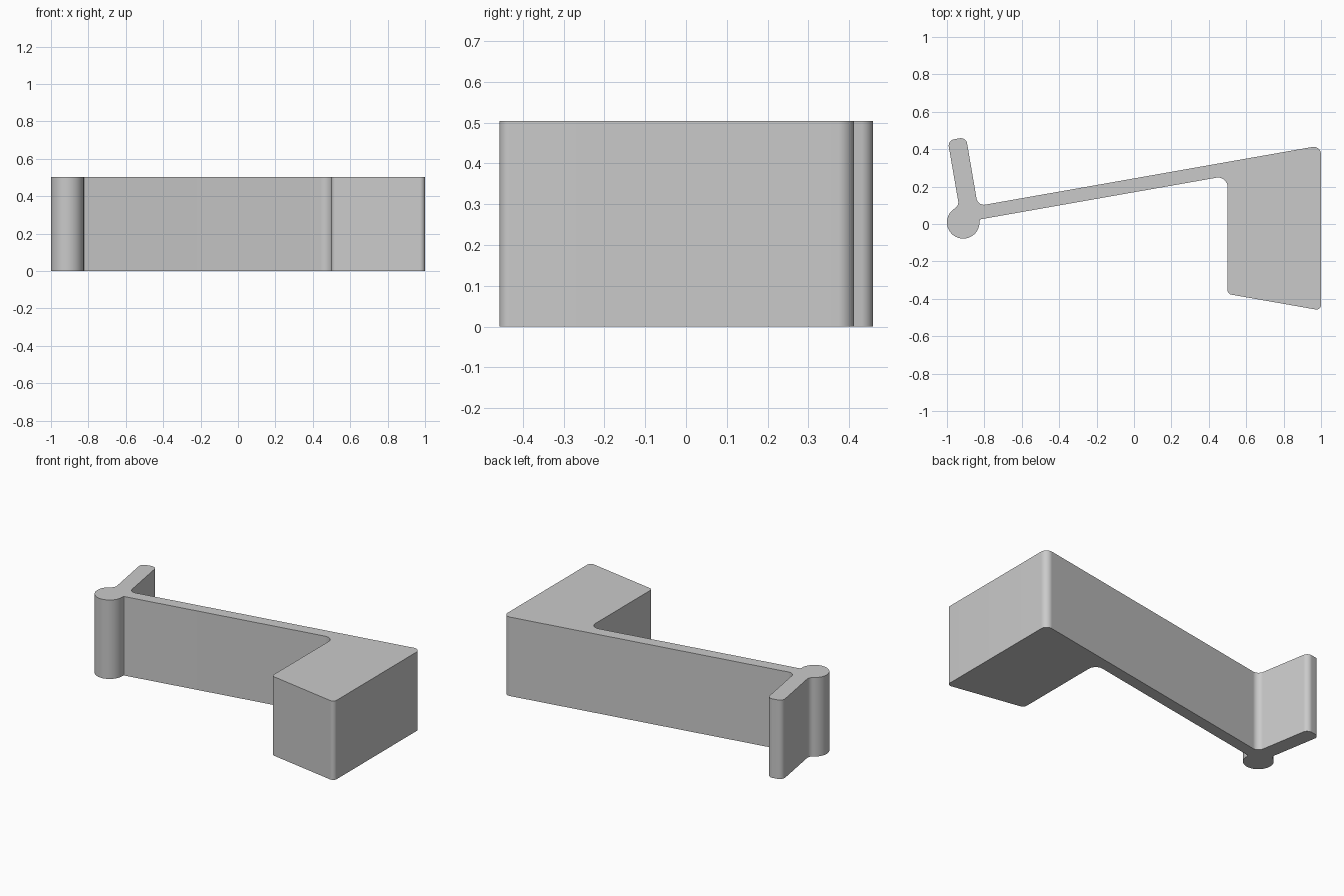
import bpy, bmesh, math
from mathutils import Vector

cube = bpy.data.objects.get("Cube")
if cube:
    bpy.data.objects.remove(cube)

HEIGHT = 0.504
SLOPE = math.tan(math.radians(10))   # tilt of the arm


def fillet(prev, corner, nxt, radius, steps=10):
    """Points of a tangent arc replacing a sharp corner."""
    a, b = (prev - corner).normalized(), (nxt - corner).normalized()
    half = a.angle(b) / 2
    centre = corner + (a + b).normalized() * radius / math.sin(half)
    start = corner + a * radius / math.tan(half) - centre
    end = corner + b * radius / math.tan(half) - centre
    points = [start.lerp(end, i / steps) for i in range(steps + 1)]
    return [centre + p.normalized() * radius for p in points]


def arc(cx, cy, r, start, end, steps):
    """Arc corners without fillet, angles in degrees."""
    angles = [math.radians(start + (end - start) * i / steps) for i in range(steps + 1)]
    return [(cx + r * math.cos(t), cy + r * math.sin(t), 0) for t in angles]


def arm_top(x):
    return 0.42 + (x - 1) * SLOPE


def arm_bottom(x):
    return 0.258 + (x - 0.5) * SLOPE


# Outline corners (x, y, fillet radius), counter-clockwise
corners = arc(-0.913, 0.009, 0.087, 122, 364, 56)      # round pivot
corners += [
    (-0.823, arm_bottom(-0.823), 0.004),               # pivot to arm
    (0.5, arm_bottom(0.5), 0.05),                      # arm to block
    (0.5, -0.374, 0.025),                              # block
    (1.0, -0.374 - 0.5 * SLOPE, 0.025),
    (1.0, arm_top(1.0), 0.04),
    (-0.835, arm_top(-0.835), 0.04),                   # arm to finger
    (-0.898, 0.464, 0.034),                            # finger tip
    (-0.996, 0.447, 0.034),
    (-0.936, 0.099, 0.036),                            # finger to pivot
]

outline = []
for i, (x, y, r) in enumerate(corners):
    p = Vector((x, y))
    if r:
        outline += fillet(Vector(corners[i - 1][:2]), p,
                          Vector(corners[(i + 1) % len(corners)][:2]), r)
    else:
        outline.append(p)

# Extrude the outline into a solid
bm = bmesh.new()
base = bm.faces.new([bm.verts.new((p.x, p.y, 0)) for p in outline])
top = bmesh.ops.extrude_face_region(bm, geom=[base], use_keep_orig=True)["geom"]
bmesh.ops.translate(bm, vec=(0, 0, HEIGHT),
                    verts=[v for v in top if isinstance(v, bmesh.types.BMVert)])
bmesh.ops.recalc_face_normals(bm, faces=bm.faces)
mesh = bpy.data.meshes.new("lever_arm")
bm.to_mesh(mesh)
bm.free()

lever = bpy.data.objects.new("lever_arm", mesh)
bpy.context.collection.objects.link(lever)

# Plain grey finish
grey = bpy.data.materials.new("plain_grey")
grey.use_nodes = True
colour = (0.59, 0.59, 0.59, 1)
grey.diffuse_color = colour
grey.node_tree.nodes["Principled BSDF"].inputs["Base Color"].default_value = colour
mesh.materials.append(grey)

bpy.ops.object.select_all(action="DESELECT")
lever.select_set(True)
bpy.context.view_layer.objects.active = lever
bpy.ops.object.shade_smooth_by_angle(angle=math.radians(25))
